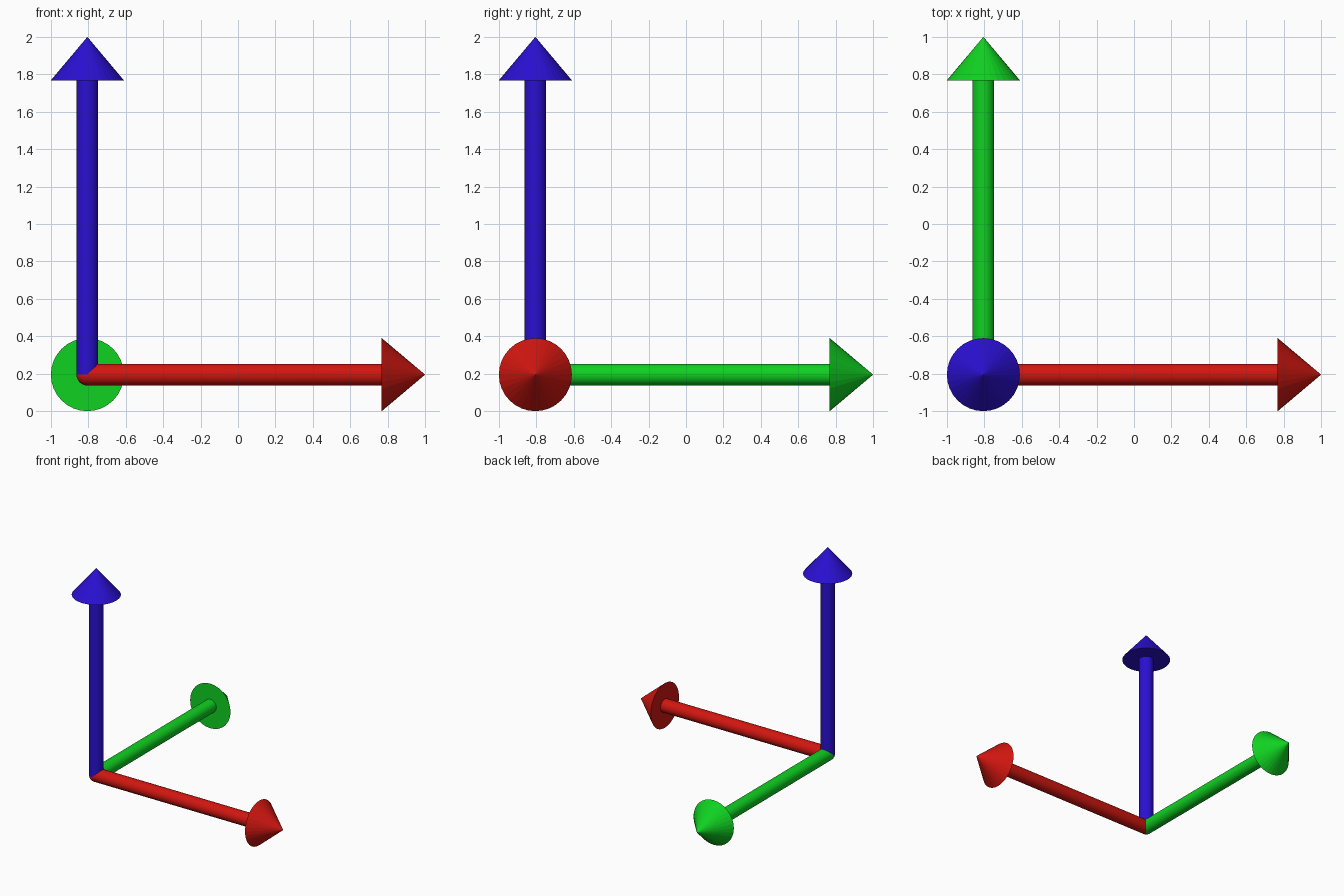
import bpy, bmesh, math
from mathutils import Matrix, Vector

if "Cube" in bpy.data.objects:
    bpy.data.objects.remove(bpy.data.objects["Cube"])

ORIGIN = Vector((-0.805, -0.805, 0.195))
LENGTH, HEAD, R_SHAFT, R_HEAD, SIDES = 1.805, 0.232, 0.058, 0.195, 32


def lathe(name, profile, rot, mat, smooth):
    """Spin (radius, height) points round z, then aim along an axis."""
    bm = bmesh.new()
    verts = [bm.verts.new((r, 0, h)) for r, h in profile]
    edges = [bm.edges.new(pair) for pair in zip(verts, verts[1:])]
    bmesh.ops.spin(bm, geom=verts + edges, cent=(0, 0, 0), axis=(0, 0, 1),
                   angle=math.tau, steps=SIDES)
    bmesh.ops.remove_doubles(bm, verts=bm.verts, dist=1e-5)
    bmesh.ops.recalc_face_normals(bm, faces=bm.faces)
    bm.transform(Matrix.Translation(ORIGIN) @ rot)
    mesh = bpy.data.meshes.new(name)
    bm.to_mesh(mesh)
    bm.free()
    mesh.materials.append(mat)
    obj = bpy.data.objects.new(name, mesh)
    bpy.context.collection.objects.link(obj)
    if smooth:
        bpy.ops.object.select_all(action='DESELECT')
        obj.select_set(True)
        bpy.context.view_layer.objects.active = obj
        bpy.ops.object.shade_smooth_by_angle(angle=math.radians(30))


# One arrow per axis
arrows = {
    'x': ((0.64, 0.008, 0.005, 1), Matrix.Rotation(math.pi / 2, 4, 'Y')),
    'y': ((0.005, 0.64, 0.015, 1), Matrix.Rotation(-math.pi / 2, 4, 'X')),
    'z': ((0.023, 0.005, 0.64, 1), Matrix.Identity(4)),
}
for axis, (color, rot) in arrows.items():
    mat = bpy.data.materials.new(axis + '_color')
    mat.diffuse_color = color
    mat.use_nodes = True
    mat.node_tree.nodes["Principled BSDF"].inputs["Base Color"].default_value = mat.diffuse_color
    # Shaft; the x shaft carries the rounded corner shared by all three
    start = [(0, 0), (R_SHAFT, 0)]
    if axis == 'x':
        start = [(R_SHAFT * math.sin(a), -R_SHAFT * math.cos(a))
                 for a in (i * math.pi / 16 for i in range(9))]
        start[0] = (0, -R_SHAFT)
    neck = LENGTH - HEAD
    lathe(axis + '_shaft', start + [(R_SHAFT, neck + 0.02), (0, neck + 0.02)], rot, mat, True)
    # Cone head with flat facets meeting at the tip
    lathe(axis + '_arrowhead', [(0, neck), (R_HEAD, neck), (0, LENGTH)], rot, mat, False)
